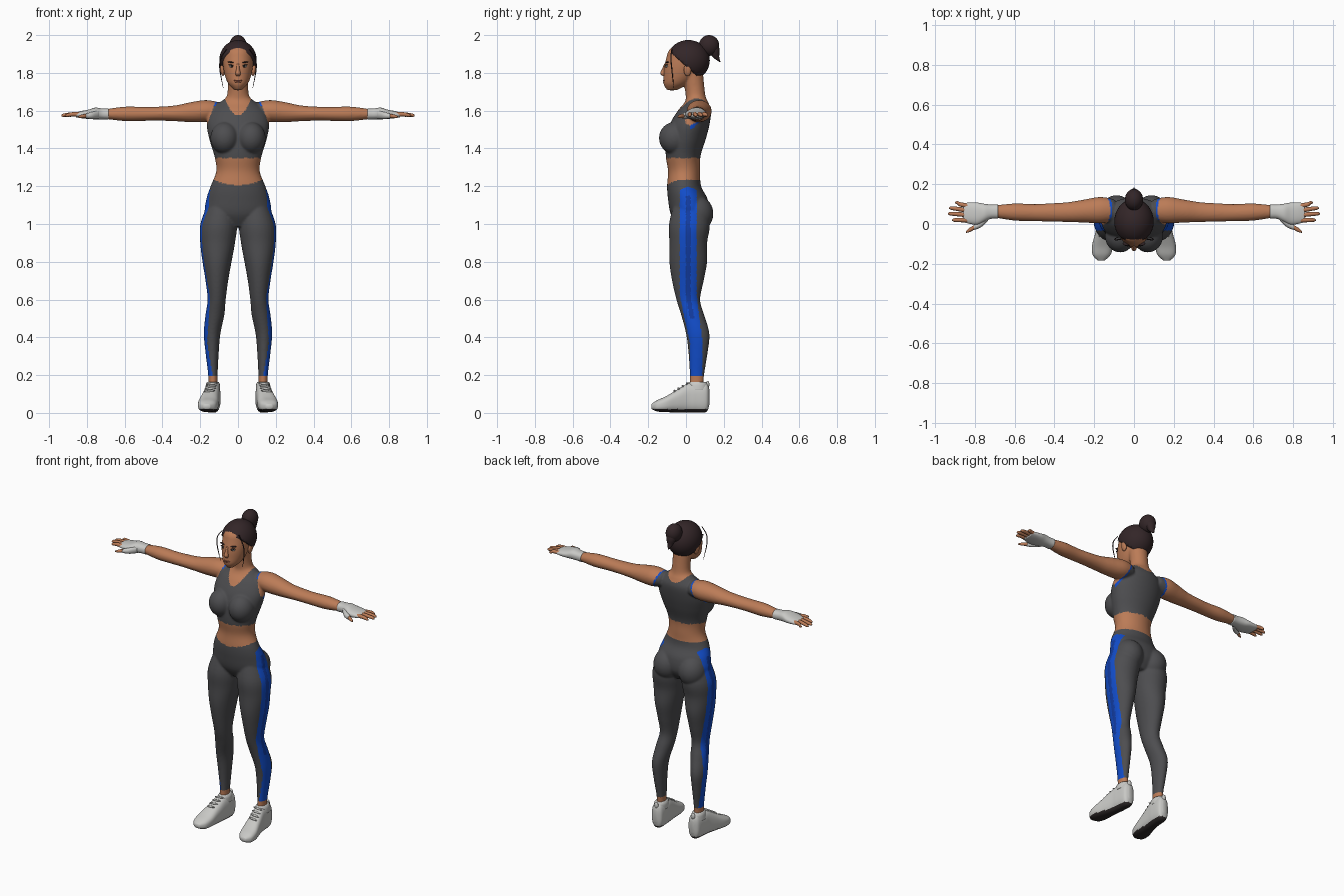
import bpy
import bmesh
from math import cos, sin, pi, copysign
from mathutils import Vector, Matrix

if "Cube" in bpy.data.objects:
    bpy.data.objects.remove(bpy.data.objects["Cube"])


def material(name, r, g, b):
    mat = bpy.data.materials.new(name)
    mat.use_nodes = True
    mat.diffuse_color = (r, g, b, 1)
    bsdf = mat.node_tree.nodes["Principled BSDF"]
    bsdf.inputs["Base Color"].default_value = (r, g, b, 1)
    bsdf.inputs["Roughness"].default_value = 0.7
    return mat


SKIN = material("skin", 0.5, 0.2, 0.095)
GREY = material("charcoal fabric", 0.075, 0.075, 0.08)
BLUE = material("blue stripe", 0.006, 0.075, 0.6)
NAVY = material("dark blue stripe", 0.006, 0.045, 0.36)
HAIR = material("dark brown hair", 0.033, 0.019, 0.021)
WHITE = material("off white", 0.58, 0.58, 0.56)
SOLE = material("dark rubber", 0.025, 0.02, 0.02)
LIPS = material("lip rose", 0.32, 0.1, 0.06)

AXES = {"x": (Vector((0, 1, 0)), Vector((0, 0, 1))),
        "y": (Vector((1, 0, 0)), Vector((0, 0, 1))),
        "z": (Vector((1, 0, 0)), Vector((0, 1, 0)))}


def spline(rows, steps):
    """Smoothly interpolate cross-section rows."""
    pts = [Vector(r) for r in rows]
    pts = [pts[0]] + pts + [pts[-1]]
    for a, b, c, d in zip(pts, pts[1:], pts[2:], pts[3:]):
        for k in range(steps):
            t = k / steps
            yield b + ((c - a) * t + (2 * a - 5 * b + 4 * c - d) * t ** 2
                       + (3 * b - a - 3 * c + d) * t ** 3) / 2
    yield pts[-1]


def loft(bm, axis, rows, side=1, n=32, steps=5, power=2):
    """Skin rows of (x, y, z, radius, radius) along an axis."""
    u, v = AXES[axis]
    rings = []
    for row in spline(rows, steps):
        center = Vector((row[0] * side, row[1], row[2]))
        ring = []
        for i in range(n):
            c, s = cos(2 * pi * i / n), sin(2 * pi * i / n)
            c = copysign(abs(c) ** (2 / power), c)
            s = copysign(abs(s) ** (2 / power), s)
            ring.append(bm.verts.new(center + u * c * max(row[3], 0.001)
                                     + v * s * max(row[4], 0.001)))
        rings.append(ring)
    for a, b in zip(rings, rings[1:]):
        for i in range(n):
            j = (i + 1) % n
            bm.faces.new((a[i], a[j], b[j], b[i]))
    bm.faces.new(rings[0])
    bm.faces.new(rings[-1])


def blob(bm, center, radii, side=1, tilt=0):
    """Ellipsoid, tilted about the front-to-back axis."""
    x, y, z = center
    matrix = (Matrix.Translation((x * side, y, z)) @ Matrix.Rotation(tilt * side, 4, "Y")
              @ Matrix.Diagonal((*radii, 1)))
    bmesh.ops.create_uvsphere(bm, u_segments=32, v_segments=20, radius=1, matrix=matrix)


def finish(name, bm, mats, rule=None):
    bmesh.ops.recalc_face_normals(bm, faces=bm.faces)
    if rule:
        for f in bm.faces:
            f.material_index = rule(f)
    mesh = bpy.data.meshes.new(name)
    bm.to_mesh(mesh)
    bm.free()
    for mat in mats:
        mesh.materials.append(mat)
    mesh.shade_smooth()
    obj = bpy.data.objects.new(name, mesh)
    bpy.context.collection.objects.link(obj)
    return obj


# Body volumes: torso with neck, head, bust, hips, legs and arms
bm = bmesh.new()
loft(bm, "z", [(0, .02, .985, .08, .06), (0, .02, 1.05, .17, .1), (0, .01, 1.13, .168, .105),
               (0, -.01, 1.2, .145, .09), (0, -.01, 1.28, .115, .085),
               (0, -.015, 1.36, .125, .092), (0, 0, 1.45, .152, .105),
               (0, .02, 1.53, .165, .105), (0, .045, 1.6, .145, .088),
               (0, .055, 1.645, .095, .062), (0, .05, 1.685, .057, .052),
               (0, .035, 1.8, .056, .055)], n=48)
loft(bm, "z", [(0, -.075, 1.708, .018, .025), (0, -.055, 1.74, .05, .064),
               (0, -.035, 1.78, .068, .084), (0, -.018, 1.83, .078, .098),
               (0, -.005, 1.88, .08, .099), (0, 0, 1.92, .074, .09),
               (0, 0, 1.955, .035, .05)])
for s in (1, -1):
    blob(bm, (.07, -.06, 1.455), (.076, .083, .085), s)
    blob(bm, (.088, .055, 1.055), (.085, .09, .095), s)
    loft(bm, "z", [(.09, .02, 1.12, .065, .08), (.102, .018, 1, .097, .108),
                   (.108, .012, .9, .092, .1), (.111, .012, .8, .077, .1),
                   (.112, .01, .7, .06, .084), (.113, .012, .6, .048, .063),
                   (.122, .035, .52, .05, .061), (.137, .062, .42, .044, .062),
                   (.137, .064, .32, .035, .051), (.133, .058, .2, .025, .038),
                   (.133, .055, .12, .024, .036)], s)
    loft(bm, "x", [(.1, .07, 1.6, .055, .045), (.17, .07, 1.598, .066, .058),
                   (.25, .065, 1.592, .058, .053), (.33, .06, 1.586, .05, .042),
                   (.42, .058, 1.584, .046, .037), (.5, .057, 1.583, .043, .037),
                   (.6, .06, 1.583, .043, .038), (.7, .063, 1.582, .031, .026),
                   (.73, .063, 1.582, .028, .023)], s)
volumes = finish("body_volumes", bm, [])
remesh = volumes.modifiers.new("blend", "REMESH")
remesh.mode = "VOXEL"
remesh.voxel_size = 0.006
soften = volumes.modifiers.new("soften", "SMOOTH")
soften.factor = 0.5
soften.iterations = 6
depsgraph = bpy.context.evaluated_depsgraph_get()
blended = bpy.data.meshes.new_from_object(volumes.evaluated_get(depsgraph))
bpy.data.objects.remove(volumes)


def armhole(z):
    return 0.115 + 0.36 * (1.66 - z)


def garment(f):
    """Which piece of clothing covers this part of the body."""
    x, y, z = f.calc_center_median()
    ax = abs(x)
    waist = 1.205 + 0.03 * min(1, (ax / 0.13) ** 2) if y < 0 else 1.235
    if 0.195 < z < waist:
        return "leggings"
    neck = 1.575 + 0.09 * (ax / 0.07) ** 2 if y < 0.04 else 1.625 + 0.04 * (ax / 0.07) ** 2
    if 1.35 < z < min(neck, 1.7) and ax < armhole(z):
        return "sports_top"
    return "skin"


def stripe(f):
    """Side stripe that follows the middle of the leg."""
    x, y, z = f.calc_center_median()
    low = min(1, max(0, (0.62 - z) / 0.25))
    dy = abs(y - 0.012 - 0.042 * low)
    half = 0.045 - 0.012 * low
    top = 1.195 - 8 * dy ** 2
    if f.normal.x * x <= 0 or abs(f.normal.x) < 0.2 or z > top or dy > half:
        return 0
    return 2 if dy < 0.012 and 0.5 < z < 1.15 else 1


def trim(f):
    x, y, z = f.calc_center_median()
    return int(y > 0.02 and z > 1.47 and abs(x) > armhole(z) - 0.01)


for name, mats, rule in (("skin", [SKIN], None), ("leggings", [GREY, BLUE, NAVY], stripe),
                         ("sports_top", [GREY, BLUE], trim)):
    bm = bmesh.new()
    bm.from_mesh(blended)
    for f in bm.faces:
        f.material_index = 0
    others = [f for f in bm.faces if garment(f) != name]
    bmesh.ops.delete(bm, geom=others, context="FACES")
    finish(name, bm, mats, rule)
bpy.data.meshes.remove(blended)

# Nose, lips and ears
bm = bmesh.new()
loft(bm, "z", [(0, -.104, 1.85, .007, .01), (0, -.114, 1.82, .009, .013),
               (0, -.12, 1.797, .014, .016), (0, -.114, 1.783, .01, .009)], n=20)
finish("nose", bm, [SKIN])
bm = bmesh.new()
for z, width in ((1.7595, .023), (1.7525, .019)):
    blob(bm, (0, -.113, z), (width, .0095, .005))
finish("lips", bm, [LIPS])

for s, label in ((1, "left"), (-1, "right")):
    bm = bmesh.new()
    blob(bm, (.083, .008, 1.815), (.011, .02, .032), s, .15)
    finish(label + "_ear", bm, [SKIN])

    # Eye, iris, lash and brow
    bm = bmesh.new()
    blob(bm, (.033, -.1, 1.835), (.014, .0105, .006), s)
    finish(label + "_eye", bm, [WHITE])
    bm = bmesh.new()
    blob(bm, (.032, -.105, 1.835), (.006, .008, .006), s)
    blob(bm, (.034, -.102, 1.841), (.017, .01, .0025), s, -.1)
    finish(label + "_iris_and_lash", bm, [SOLE])
    bm = bmesh.new()
    blob(bm, (.036, -.099, 1.856), (.021, .01, .0035), s, -.15)
    finish(label + "_brow", bm, [HAIR])

    # Loose strand beside the face
    bm = bmesh.new()
    loft(bm, "z", [(.06, -.075, 1.925, .003, .003), (.09, -.08, 1.88, .003, .003),
                   (.096, -.075, 1.82, .003, .003), (.078, -.065, 1.72, .001, .001)], s, n=8)
    finish(label + "_hair_strand", bm, [HAIR])

    # Fingerless glove
    bm = bmesh.new()
    loft(bm, "x", [(.685, .063, 1.582, .036, .029), (.72, .062, 1.583, .036, .029),
                   (.755, .056, 1.585, .046, .031), (.79, .052, 1.581, .056, .025),
                   (.83, .055, 1.579, .053, .019), (.858, .057, 1.578, .047, .013)],
         s, power=2.3)
    loft(bm, "x", [(.735, .035, 1.58, .02, .022), (.77, .003, 1.575, .02, .019),
                   (.805, -.017, 1.572, .013, .013)], s, n=20)
    finish(label + "_glove", bm, [WHITE])

    # Fingers and thumb
    bm = bmesh.new()
    for base, tip, reach in ((.02, .02, .915), (.045, .052, .935),
                             (.068, .08, .93), (.091, .107, .9)):
        mid = (base + tip) / 2
        loft(bm, "x", [(.835, base, 1.58, .012, .012), (.875, mid, 1.581, .011, .011),
                       (reach - .012, tip, 1.576, .009, .009),
                       (reach, tip, 1.573, .003, .003)], s, n=16)
    loft(bm, "x", [(.79, -.01, 1.573, .011, .011), (.825, -.029, 1.57, .011, .01),
                   (.846, -.041, 1.567, .004, .004)], s, n=16)
    finish(label + "_fingers", bm, [SKIN])

    # Shoe with a dark sole
    bm = bmesh.new()
    loft(bm, "y", [(.13, .124, .085, .015, .04), (.131, .107, .081, .036, .076),
                   (.134, .05, .08, .042, .078), (.138, .01, .079, .043, .077),
                   (.148, -.05, .062, .048, .059), (.158, -.11, .045, .053, .041),
                   (.163, -.155, .037, .045, .029), (.165, -.183, .034, .018, .013)],
         s, n=48, steps=8, power=2.6)
    finish(label + "_shoe", bm, [WHITE, SOLE],
           lambda f: int(f.calc_center_median().z < 0.02))

    # Collar, heel tab and laces
    bm = bmesh.new()
    loft(bm, "z", [(.134, .06, .12, .04, .058), (.133, .06, .15, .037, .054),
                   (.133, .06, .164, .03, .046)], s)
    blob(bm, (.131, .115, .15), (.014, .009, .02), s)
    for k in range(4):
        blob(bm, (.138 + .004 * k, .005 - .022 * k, .155 - .013 * k),
             (.03, .006, .006), s, .1)
    finish(label + "_collar_and_laces", bm, [WHITE])

# Swept-back hair, cut along a sloping hairline
bm = bmesh.new()
blob(bm, (0, .012, 1.866), (.099, .114, .108))
bmesh.ops.bisect_plane(bm, geom=bm.verts[:] + bm.edges[:] + bm.faces[:],
                       plane_co=(0, 0, 1.835), plane_no=(0, .9, 1), clear_inner=True)
bmesh.ops.holes_fill(bm, edges=[e for e in bm.edges if e.is_boundary])
finish("hair", bm, [HAIR])

# Bun with a short curled tail
bm = bmesh.new()
blob(bm, (0, .122, 1.945), (.046, .054, .055))
loft(bm, "z", [(0, .135, 1.955, .03, .035), (0, .15, 1.92, .03, .028),
               (0, .158, 1.885, .018, .018), (0, .18, 1.858, .002, .003)])
finish("hair_bun", bm, [HAIR])
